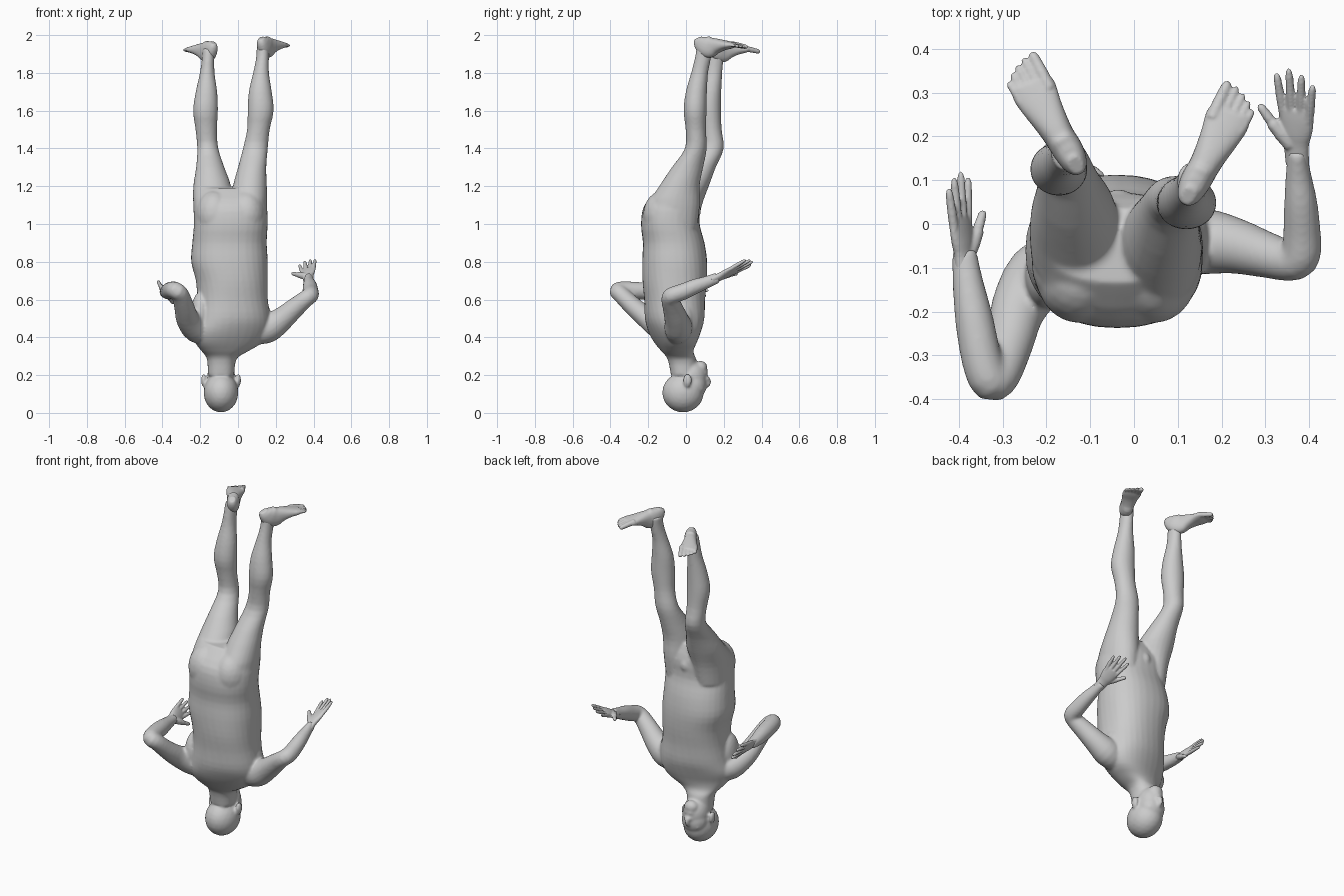
import bpy, bmesh, math
from mathutils import Vector, Matrix


def spline(rows, sub):
    """Catmull-Rom refinement of the rows, so limbs curve smoothly."""
    rows = [list(r) + [0] * (6 - len(r)) for r in rows]
    out, last = [], len(rows) - 1
    for i in range(last):
        a, b, c, d = rows[max(i - 1, 0)], rows[i], rows[i + 1], rows[min(i + 2, last)]
        for j in range(sub):
            t = j / sub
            out.append([.5 * (2 * q + (r - p) * t + (2 * p - 5 * q + 4 * r - s) * t * t
                              + (3 * q - p - 3 * r + s) * t ** 3)
                        for p, q, r, s in zip(a, b, c, d)])
    return out + [rows[-1]]


def loft(bm, rows, ref=(1, 0, 0), flat=False, n=24, p=1.0, sub=3):
    """Closed tube through rows of (x, y, z, half width, half depth[, twist])."""
    rows = spline(rows, sub)
    pts = [Vector(r[:3]) for r in rows]
    rings = []
    for i, r in enumerate(rows):
        t = pts[min(i + 1, len(pts) - 1)] - pts[max(i - 1, 0)]
        t = Vector((0, 0, 1)) if flat else t.normalized()
        u = Vector(ref)
        u = (u - t * u.dot(t)).normalized()
        v = t.cross(u)
        q = Matrix.Rotation(r[5], 3, t)
        u, v = q @ u, q @ v
        ring = []
        for k in range(n):
            a = 2 * math.pi * k / n
            c, s = math.cos(a), math.sin(a)
            c = math.copysign(abs(c) ** p, c)
            s = math.copysign(abs(s) ** p, s)
            ring.append(bm.verts.new(pts[i] + u * c * r[3] + v * s * r[4]))
        rings.append(ring)
    for a, b in zip(rings, rings[1:]):
        for k in range(n):
            bm.faces.new((a[k], a[(k + 1) % n], b[(k + 1) % n], b[k]))
    bm.faces.new(rings[0][::-1])
    bm.faces.new(rings[-1])


def ball(bm, c, r):
    m = Matrix.Translation(c) @ Matrix.Diagonal((*r, 1))
    bmesh.ops.create_icosphere(bm, subdivisions=3, radius=1, matrix=m)


def digit(bm, a, b, r):
    """Finger or toe with a rounded tip."""
    a, b = Vector(a), Vector(b)
    ref = (1, 0, 0) if abs((b - a).normalized().x) < 0.8 else (0, 0, 1)
    rows = [(*a.lerp(b, f), r * k, r * k)
            for f, k in ((0, 1), (.45, 1), (.6, .93), (.85, .85), (.96, .6), (1, .25))]
    loft(bm, rows, ref, n=10, sub=1)


def finish(bm, name, voxel, smooth):
    """Fuse the overlapping volumes into one skin."""
    bmesh.ops.recalc_face_normals(bm, faces=bm.faces)
    me = bpy.data.meshes.new(name)
    bm.to_mesh(me)
    bm.free()
    ob = bpy.data.objects.new(name, me)
    bpy.context.collection.objects.link(ob)
    m = ob.modifiers.new("fuse", 'REMESH')
    m.mode = 'VOXEL'
    m.voxel_size = voxel
    m.use_smooth_shade = True
    s = ob.modifiers.new("soften", 'SMOOTH')
    s.factor = 0.5
    s.iterations = smooth


# ---- body: torso and neck (figure is upside down, facing +y)
body = bmesh.new()
loft(body, [
    (-.04, -.05, 1.19, .16, .085), (-.04, -.075, 1.1, .192, .145),
    (-.038, -.083, 1.0, .195, .155), (-.045, -.065, .9, .197, .163),
    (-.045, -.06, .8, .203, .172), (-.033, -.06, .7, .19, .17, .05),
    (-.03, -.06, .6, .188, .16, .12), (-.03, -.06, .5, .2, .153, .2),
    (-.04, -.06, .43, .207, .13, .25), (-.05, -.055, .37, .178, .102, .25),
    (-.07, -.045, .325, .122, .082, .15), (-.086, -.022, .285, .078, .075),
    (-.09, -.01, .2, .07, .07)], flat=True, n=32, p=.88)
for x in (-.125, .045):                                 # buttocks
    ball(body, (x, -.115, 1.05), (.1, .112, .13))
ball(body, (-.04, -.12, 1.06), (.09, .1, .1))
ball(body, (-.035, .035, 1.07), (.04, .045, .05))       # groin
ball(body, (-.2, -.12, .52), (.05, .075, .12))          # back muscles
ball(body, (.13, -.03, .49), (.045, .07, .11))

# legs
legs = {
    'left': [(.055, -.06, .98, .09, .12), (.06, -.062, 1.1, .095, .135),
             (.063, -.035, 1.2, .09, .107), (.075, .008, 1.3, .075, .083),
             (.092, .052, 1.4, .066, .058), (.108, .052, 1.5, .06, .054),
             (.12, .048, 1.6, .069, .061), (.118, .055, 1.7, .061, .056),
             (.122, .072, 1.8, .042, .045), (.13, .09, 1.88, .034, .043),
             (.133, .1, 1.95, .034, .043)],
    'right': [(-.14, -.06, .98, .09, .12), (-.138, -.05, 1.1, .099, .135),
              (-.137, .012, 1.2, .1, .109), (-.147, .073, 1.3, .075, .085),
              (-.16, .14, 1.4, .056, .06), (-.168, .135, 1.5, .057, .054),
              (-.172, .125, 1.6, .066, .061), (-.167, .132, 1.7, .057, .055),
              (-.163, .147, 1.8, .039, .045), (-.158, .157, 1.88, .033, .043),
              (-.155, .165, 1.93, .034, .043)]}
for rows in legs.values():
    loft(body, rows, flat=True)

# arms
arms = {
    'left': [(.09, -.045, .43, .07, .065), (.16, -.04, .45, .078, .075),
             (.23, -.05, .495, .064, .064), (.3, -.07, .555, .053, .053),
             (.36, -.085, .605, .045, .046), (.382, -.07, .623, .045, .045),
             (.384, -.02, .64, .044, .043), (.381, .05, .67, .04, .038),
             (.376, .11, .692, .033, .03), (.373, .17, .717, .029, .021)],
    'right': [(-.16, -.08, .43, .07, .07), (-.22, -.12, .445, .073, .075),
              (-.265, -.195, .495, .06, .063), (-.283, -.27, .555, .051, .054),
              (-.305, -.342, .625, .045, .047), (-.328, -.36, .647, .045, .046),
              (-.347, -.315, .65, .046, .046), (-.365, -.22, .645, .045, .044),
              (-.38, -.13, .64, .035, .035), (-.388, -.06, .64, .023, .028)]}
for rows in arms.values():
    loft(body, rows, (0, 0, 1))

# head with facial forms and ears, fused to the neck
for c, r in [
        ((-.09, -.016, .107), (.092, .11, .105)),       # skull
        ((-.09, .03, .19), (.074, .08, .09)),           # jaw
        ((-.09, .078, .24), (.042, .036, .036)),        # chin
        ((-.09, .04, .15), (.076, .07, .08)),           # face
        ((-.09, .107, .163), (.015, .027, .032)),       # nose
        ((-.09, .112, .18), (.023, .016, .014)),        # nostrils
        ((-.09, .08, .128), (.06, .022, .02)),          # brow
        ((-.09, .101, .213), (.03, .015, .016)),        # lips
        ((-.182, .008, .172), (.014, .024, .036)),      # ears
        ((.002, .008, .172), (.014, .024, .036))]:
    ball(body, c, r)
finish(body, "body", .007, 9)


# ---- hands
def hand(name, wrist, d, side, palm_sign):
    w, d, s = Vector(wrist), Vector(d).normalized(), Vector(side)
    s = (s - d * s.dot(d)).normalized()
    nrm = d.cross(s) * palm_sign
    at = lambda a, b, c=0: w + d * a + s * b + nrm * c
    bm = bmesh.new()
    loft(bm, [(*at(a, b), hw, th) for a, b, hw, th in (
        (-.03, 0, .028, .022), (.02, .002, .031, .018), (.05, .002, .039, .018),
        (.085, 0, .043, .015), (.11, 0, .038, .011))], s)
    for b, spread, length in ((.031, .015, .095), (.01, .005, .112),
                              (-.011, -.006, .102), (-.031, -.014, .08)):
        digit(bm, at(.09 - abs(b) * .2, b),
              at(.1 + length, b + spread, .004), .0108)
    digit(bm, at(.02, .012, .005), at(.078, .062, .012), .018)   # thumb
    digit(bm, at(.06, .048, .01), at(.112, .088, .012), .012)
    finish(bm, name, .004, 3)


hand("left_hand", (.373, .163, .714), (-.02, .89, .42), (-1, 0, -.5), 1)
hand("right_hand", (-.388, -.092, .64), (-.09, .98, .09), (.5, 0, -.85), -1)


# ---- feet, soles up
def foot(name, heel, angle, inner):
    h = Vector(heel)
    d = Vector((math.sin(angle), math.cos(angle), -.21))
    s = Vector((math.cos(angle), -math.sin(angle), 0)) * inner
    at = lambda a, b, c: h + d * a + s * b - Vector((0, 0, c))
    bm = bmesh.new()
    loft(bm, [(*at(a, b, th), w, th) for a, b, w, th in (
        (-.002, 0, .016, .022), (.008, 0, .028, .038), (.035, 0, .035, .054),
        (.07, -.002, .035, .056), (.105, -.003, .038, .042),
        (.15, -.004, .045, .028), (.19, -.003, .052, .019),
        (.215, 0, .047, .012))], s, p=.88)
    for b, tip, r in ((.034, .274, .015), (.011, .272, .011),
                      (-.01, .264, .0105), (-.029, .254, .01),
                      (-.046, .24, .0095)):
        digit(bm, at(.18, b * .9, .014), at(tip, b, .013), r)
    finish(bm, name, .0045, 4)


foot("left_foot", (.125, .066, 2.006), .46, -1)
foot("right_foot", (-.133, .136, 1.982), -.5, 1)
